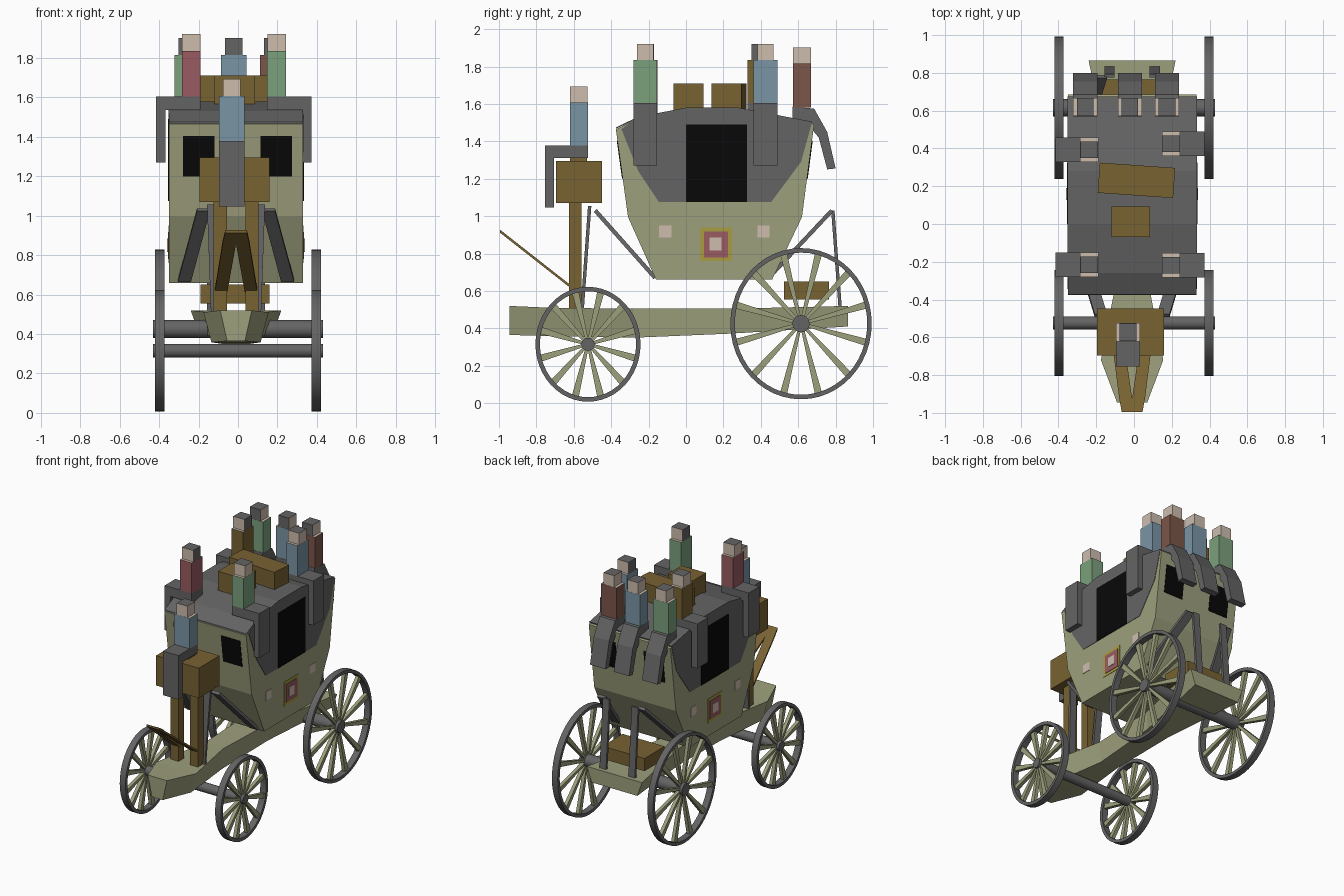
import bpy, bmesh, math
from mathutils import Vector, Matrix

if "Cube" in bpy.data.objects:
    bpy.data.objects.remove(bpy.data.objects["Cube"])

CX = -0.01   # centre line of the carriage body


def material(name, r, g, b):
    m = bpy.data.materials.new(name)
    lin = [(c / 255 / 12.92) if c < 11 else ((c / 255 + 0.055) / 1.055) ** 2.4 for c in (r, g, b)]
    m.diffuse_color = (*lin, 1)
    m.use_nodes = True
    m.node_tree.nodes["Principled BSDF"].inputs["Base Color"].default_value = m.diffuse_color
    return m


OLIVE = material("olive paint", 158, 160, 125)
GREY = material("dark grey", 100, 100, 100)
BROWN = material("brown wood", 120, 98, 50)
BLACK = material("black window", 8, 8, 8)
SKIN = material("skin", 205, 189, 174)
RED = material("dull red", 152, 91, 97)
BLUE = material("dull blue", 122, 149, 165)
GREEN = material("dull green", 123, 161, 124)
RUST = material("rust brown", 124, 86, 74)
YELLOW = material("mustard", 168, 158, 66)


def mesh(name, verts, faces, mats):
    bm = bmesh.new()
    vs = [bm.verts.new(v) for v in verts]
    for f in faces:
        bm.faces.new([vs[i] for i in f])
    bmesh.ops.recalc_face_normals(bm, faces=bm.faces)
    me = bpy.data.meshes.new(name)
    bm.to_mesh(me)
    bm.free()
    for m in mats:
        me.materials.append(m)
    ob = bpy.data.objects.new(name, me)
    bpy.context.collection.objects.link(ob)
    return ob


def loft(name, sections, mat):
    """Skin equal-length closed sections and cap both ends."""
    n = len(sections[0])
    verts = [p for s in sections for p in s]
    faces = [list(range(n)), list(range(len(verts) - n, len(verts)))]
    for k in range(len(sections) - 1):
        for i in range(n):
            j = (i + 1) % n
            faces.append([k * n + i, k * n + j, (k + 1) * n + j, (k + 1) * n + i])
    return mesh(name, verts, faces, [mat])


def prism(name, profile, x0, x1, mat):
    """Extrude a (y, z) profile along x."""
    return loft(name, [[(x, y, z) for y, z in profile] for x in (x0, x1)], mat)


def box(name, x0, x1, y0, y1, z0, z1, mat):
    return prism(name, [(y0, z0), (y1, z0), (y1, z1), (y0, z1)], x0, x1, mat)


def strut(name, p, q, w, t, mat):
    """Flat bar from p to q, half width w along x, half thickness t."""
    p, q = Vector(p), Vector(q)
    n = Vector((0, -(q - p).z, (q - p).y)).normalized() * t
    x = Vector((w, 0, 0))
    return loft(name, [[c - x - n, c + x - n, c + x + n, c - x + n] for c in (p, q)], mat)


def smooth(ob):
    bpy.ops.object.select_all(action='DESELECT')
    ob.select_set(True)
    bpy.context.view_layer.objects.active = ob
    bpy.ops.object.shade_smooth_by_angle(angle=math.radians(35))


def ring(name, x0, x1, cy, cz, ry, rz, t, mat, seg=48):
    verts, faces = [], []
    for i in range(seg):
        c, s = math.cos(math.tau * i / seg), math.sin(math.tau * i / seg)
        for x, d in ((x0, 0), (x1, 0), (x1, t), (x0, t)):
            verts.append((x, cy + (ry - d) * c, cz + (rz - d) * s))
        for k in range(4):
            a, b, j = i * 4, (i + 1) % seg * 4, (k + 1) % 4
            faces.append([a + k, a + j, b + j, b + k])
    smooth(mesh(name, verts, faces, [mat]))


# Wheels and axles: y, z, y radius, z radius, axle radius
for tag, cy, cz, ry, rz, ra in (("front", -0.524, 0.315, 0.281, 0.307, 0.035),
                                ("rear", 0.615, 0.425, 0.378, 0.404, 0.046)):
    circle = [(cy + ra * math.cos(math.tau * i / 20), cz + ra * math.sin(math.tau * i / 20)) for i in range(20)]
    smooth(prism(tag + "_axle", circle, -0.43, 0.43, GREY))
    for side in (-1, 1):
        x = side * 0.397
        ring(tag + "_wheel_rim", x - 0.024, x + 0.024, cy, cz, ry, rz, 0.024, GREY)
        for k in range(12):
            a = math.radians(15 + 30 * k)
            d, n = Vector((math.cos(a), math.sin(a))), Vector((-math.sin(a), math.cos(a)))
            c = Vector((cy, cz))
            end = c + Vector((d.x * (ry - 0.015), d.y * (rz - 0.015)))
            start = c + d * ra * 0.7
            prism(tag + "_wheel_spoke", [start - n * 0.008, end - n * 0.019, end + n * 0.019, start + n * 0.008],
                  x - 0.013, x + 0.013, OLIVE)

# Chassis beam: y, top half width, bottom half width, bottom z, top z
stations = [(-0.945, 0.08, 0.045, 0.365, 0.52), (-0.72, 0.165, 0.125, 0.358, 0.51),
            (-0.28, 0.08, 0.07, 0.35, 0.505), (0.24, 0.10, 0.09, 0.372, 0.505),
            (0.865, 0.23, 0.19, 0.41, 0.52)]
loft("chassis", [[(CX - b, y, z0), (CX + b, y, z0), (CX + a, y, z1), (CX - a, y, z1)]
                 for y, a, b, z0, z1 in stations], OLIVE)

# Cabin body and grey hood
H = 0.34
prism("cabin", [(-0.16, 0.66), (0.46, 0.66), (0.62, 0.995), (0.685, 1.49), (0.655, 1.505), (0.28, 1.57),
                (0, 1.57), (-0.26, 1.52), (-0.375, 1.465), (-0.31, 0.995)], CX - H, CX + H, OLIVE)
prism("hood", [(-0.345, 1.465), (-0.255, 1.24), (-0.145, 1.075), (0.455, 1.075), (0.615, 1.29), (0.675, 1.505),
               (0.28, 1.58), (0, 1.58), (-0.26, 1.53)], CX - H - 0.003, CX + H + 0.003, GREY)
prism("hood_front_lip", [(-0.375, 1.468), (-0.26, 1.52), (-0.26, 1.53), (-0.372, 1.475)], CX - H, CX + H, GREY)

# Doors windows, crest and small panels on both sides
plates = [("door_window", 0.0, 0.325, 1.075, 1.49, BLACK, 0.006),
          ("crest_border", 0.075, 0.245, 0.76, 0.94, YELLOW, 0.003),
          ("crest_field", 0.095, 0.225, 0.78, 0.918, RED, 0.006),
          ("crest_centre", 0.126, 0.190, 0.815, 0.885, SKIN, 0.009),
          ("front_panel", -0.145, -0.077, 0.885, 0.95, SKIN, 0.003),
          ("rear_panel", 0.382, 0.447, 0.885, 0.95, SKIN, 0.003)]
for name, y0, y1, z0, z1, mat, t in plates:
    for s in (-1, 1):
        xs = sorted((CX + s * H, CX + s * (H + t)))
        box(name, xs[0], xs[1], y0, y1, z0, z1, mat)

# End windows follow the sloping walls
for tag, ya, yb, s in (("front", -0.31, -0.375, -1), ("rear", 0.62, 0.685, 1)):
    def wall(z):
        return ya + (yb - ya) * (z - 0.995) / (0.475 if s < 0 else 0.495)
    za, zb = 1.2, 1.405
    prof = [(wall(za) - s * .003, za), (wall(za) + s * .004, za), (wall(zb) + s * .004, zb), (wall(zb) - s * .003, zb)]
    for x0, x1 in ((-0.28, -0.12), (0.115, 0.275)):
        prism(tag + "_window", prof, x0, x1, BLACK)

# Struts, coach box posts and slanted footboard, mirrored about the centre line
for s in (-1, 1):
    strut("front_post_strut", (CX + s * 0.12, -0.515, 1.055), (CX + s * 0.10, -0.555, 0.50), 0.027, 0.009, GREY)
    strut("front_brace", (CX + s * 0.165, -0.485, 1.03), (CX + s * 0.262, -0.165, 0.67), 0.033, 0.011, GREY)
    strut("rear_post_strut", (CX + s * 0.12, 0.785, 1.03), (CX + s * 0.12, 0.825, 0.50), 0.027, 0.009, GREY)
    strut("rear_brace", (CX + s * 0.165, 0.78, 1.03), (CX + s * 0.262, 0.47, 0.70), 0.033, 0.011, GREY)
    strut("coach_box_post", (CX + s * 0.08, -0.592, 1.08), (CX + s * 0.08, -0.592, 0.50), 0.033, 0.033, BROWN)
    loft("footboard_plank", [[(CX + s * a, y, z - .008), (CX + s * b, y, z - .008),
                              (CX + s * b, y, z + .008), (CX + s * a, y, z + .008)]
                             for a, b, y, z in ((0.0, 0.055, -0.995, 0.92), (0.0, 0.068, -0.925, 0.865),
                                                (0.045, 0.108, -0.61, 0.618))], BROWN)
box("coach_box", -0.195, 0.16, -0.695, -0.448, 1.07, 1.295, BROWN)
box("coach_seat_support", -0.08, 0.02, -0.62, -0.53, 1.29, 1.32, BROWN)
box("rear_trunk", -0.19, 0.16, 0.525, 0.765, 0.555, 0.65, BROWN)

# Luggage on the roof
box("roof_case", -0.12, 0.085, -0.068, 0.093, 1.56, 1.71, BROWN)
case = box("roof_long_case", -0.2, 0.2, -0.08, 0.08, 1.56, 1.71, BROWN)
case.matrix_world = Matrix.Translation((0.013, 0.231, 0)) @ Matrix.Rotation(math.radians(-4), 4, 'Z')


def figure(name, x, y, facing, seat, top, legs, coat):
    """Seated figure built facing -y at the origin, then turned; legs is a (y, z) profile."""
    place = Matrix.Translation((x, y, 0)) @ Matrix.Rotation(facing, 4, 'Z')
    torso = box(name + "_coat", -0.064, 0.064, -0.048, 0.048, seat, top, coat)
    torso.data.materials.append(SKIN)
    head = box(name + "_head", -0.044, 0.044, -0.047, 0.047, top, top + 0.086, SKIN)
    head.data.materials.append(GREY)
    for p in torso.data.polygons:      # bare shoulders
        p.material_index = int(p.normal.z > 0.5)
    for p in head.data.polygons:       # hair on top and behind
        p.material_index = int(p.normal.z > 0.5 or p.normal.y > 0.5)
    for ob in (torso, head, prism(name + "_legs", legs, -0.064, 0.064, GREY)):
        ob.matrix_world = place


def bent_legs(knee, thigh_z, seat, foot):
    return [(0.048, seat), (-knee, seat), (-knee, foot), (-knee + 0.048, foot), (-knee + 0.048, thigh_z),
            (0.048, thigh_z)]


# Driver, four side riders and three rear riders
figure("driver", -0.032, -0.573, 0, 1.378, 1.607, bent_legs(0.182, 1.312, 1.378, 1.047), BLUE)
side_legs = bent_legs(0.178, 1.535, 1.605, 1.27)
right, left = math.pi / 2, -math.pi / 2
figure("right_front_rider", 0.196, -0.218, right, 1.605, 1.835, side_legs, GREEN)
figure("right_rear_rider", 0.196, 0.425, right, 1.605, 1.835, side_legs, BLUE)
figure("left_front_rider", -0.237, -0.216, left, 1.605, 1.835, side_legs, RED)
figure("left_rear_rider", -0.237, 0.393, left, 1.605, 1.835, side_legs, BROWN)
rear_legs = [(0.05, 1.585), (-0.065, 1.575), (-0.135, 1.45), (-0.18, 1.255), (-0.135, 1.25), (-0.09, 1.42),
             (-0.01, 1.515), (0.05, 1.515)]
for tag, x, coat in (("left", -0.258, GREEN), ("middle", -0.022, BLUE), ("right", 0.175, RUST)):
    figure("back_" + tag + "_rider", x, 0.62, math.pi, 1.58, 1.816, rear_legs, coat)
